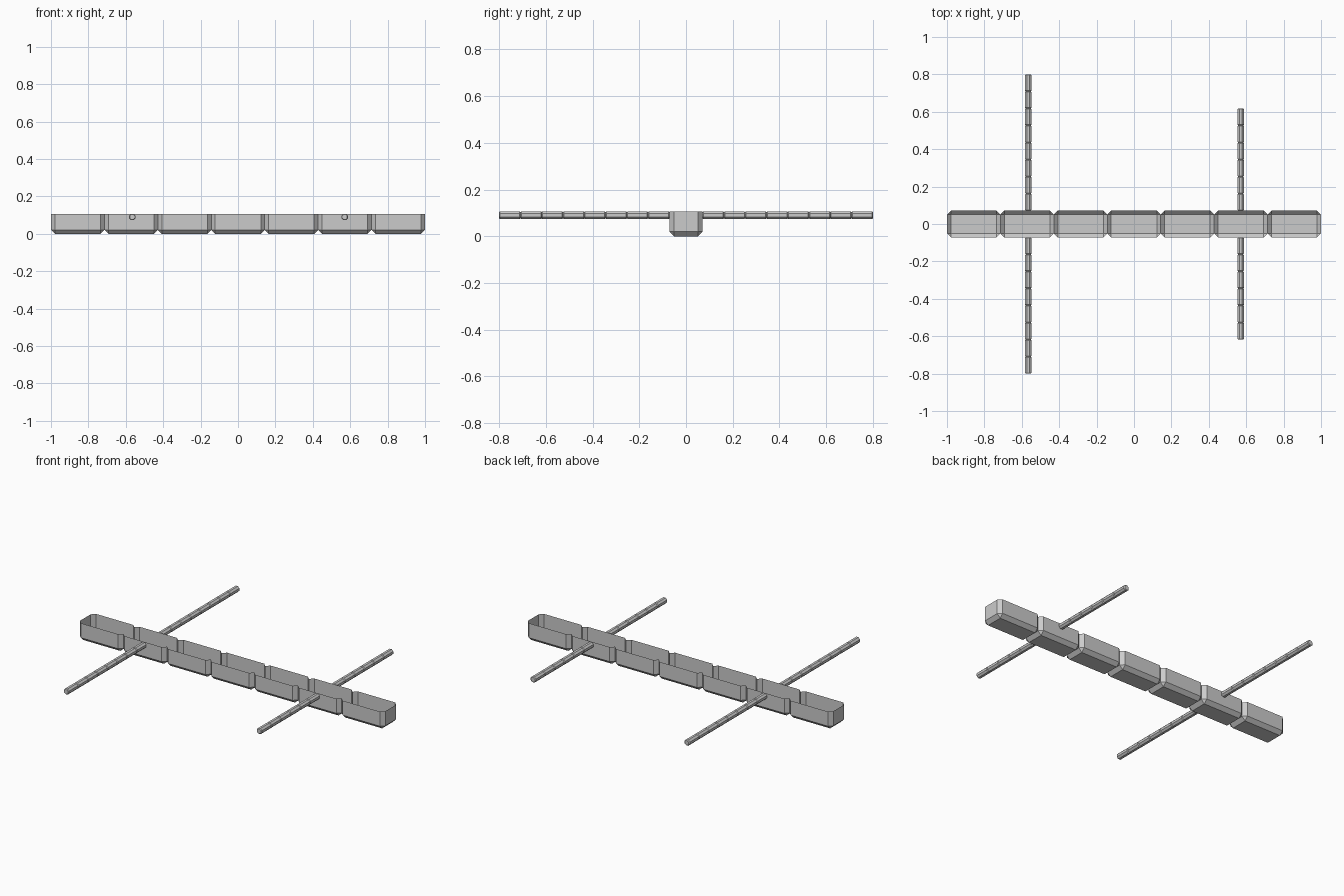
import bpy, bmesh, math

if "Cube" in bpy.data.objects:
    bpy.data.objects.remove(bpy.data.objects["Cube"])

SEG = 2 / 7          # length of one trough section
W, H, B = 0.0714, 0.107, 0.021   # half width, height, bevel


def finish(name, bm):
    bmesh.ops.remove_doubles(bm, verts=bm.verts, dist=0.0005)
    me = bpy.data.meshes.new(name)
    bm.to_mesh(me)
    bm.free()
    ob = bpy.data.objects.new(name, me)
    bpy.context.collection.objects.link(ob)
    return ob


# Open trough: seven bevelled, open-topped sections joined end to end
bm = bmesh.new()


def face(*pts):
    f = bm.faces.new([bm.verts.new(p) for p in pts])
    return f


for i in range(7):
    x0 = -1 + i * SEG
    x1 = x0 + SEG
    a, b = x0 + B, x1 - B
    face((a, -W + B, 0), (a, W - B, 0), (b, W - B, 0), (b, -W + B, 0))
    for s in (-1, 1):
        y, yi = s * W, s * (W - B)
        # side wall and lower chamfer
        face((a, y, B), (b, y, B), (b, y, H), (a, y, H))
        face((a, yi, 0), (b, yi, 0), (b, y, B), (a, y, B))
        for xe, xi in ((x0, a), (x1, b)):
            # corner chamfer and corner triangle
            face((xi, y, B), (xe, yi, B), (xe, yi, H), (xi, y, H))
            face((xi, y, B), (xi, yi, 0), (xe, yi, B))
    for xe, xi in ((x0, a), (x1, b)):
        face((xi, -W + B, 0), (xe, -W + B, B), (xe, W - B, B), (xi, W - B, 0))
# end walls
for x in (-1, 1):
    face((x, -W + B, B), (x, W - B, B), (x, W - B, H), (x, -W + B, H))
bmesh.ops.remove_doubles(bm, verts=bm.verts, dist=0.0005)
bmesh.ops.recalc_face_normals(bm, faces=bm.faces)
bm.normal_update()
bm.faces.ensure_lookup_table()
if bm.faces[0].normal.z > 0:
    bmesh.ops.reverse_faces(bm, faces=bm.faces)
finish("trough", bm)


# Jointed rod: octagonal links with small chamfers, reaching out from the wall
def rod(name, x, side, links, r=0.017, z=0.09, n=8, c=0.004):
    step = (0.8 - W) / 8
    bm = bmesh.new()
    stations = []
    for k in range(links):
        y = W + k * step
        stations += [(y, r - c), (y + c, r), (y + step - c, r)]
    stations.append((W + links * step, r - c))
    rings = []
    for y, rad in stations:
        rad /= math.cos(math.pi / n)
        angles = [(j + 0.5) * 2 * math.pi / n for j in range(n)]
        rings.append([bm.verts.new((x + rad * math.cos(t), side * y,
                                    z + rad * math.sin(t))) for t in angles])
    for p, q in zip(rings, rings[1:]):
        for j in range(n):
            k = (j + 1) % n
            bm.faces.new((p[j], p[k], q[k], q[j]))
    bm.faces.new(rings[0])
    bm.faces.new(rings[-1])
    bmesh.ops.recalc_face_normals(bm, faces=bm.faces)
    finish(name, bm)


for side, label in ((-1, "front"), (1, "back")):
    rod("long_rod_" + label, -0.565, side, 8)
    rod("short_rod_" + label, 0.57, side, 6)
